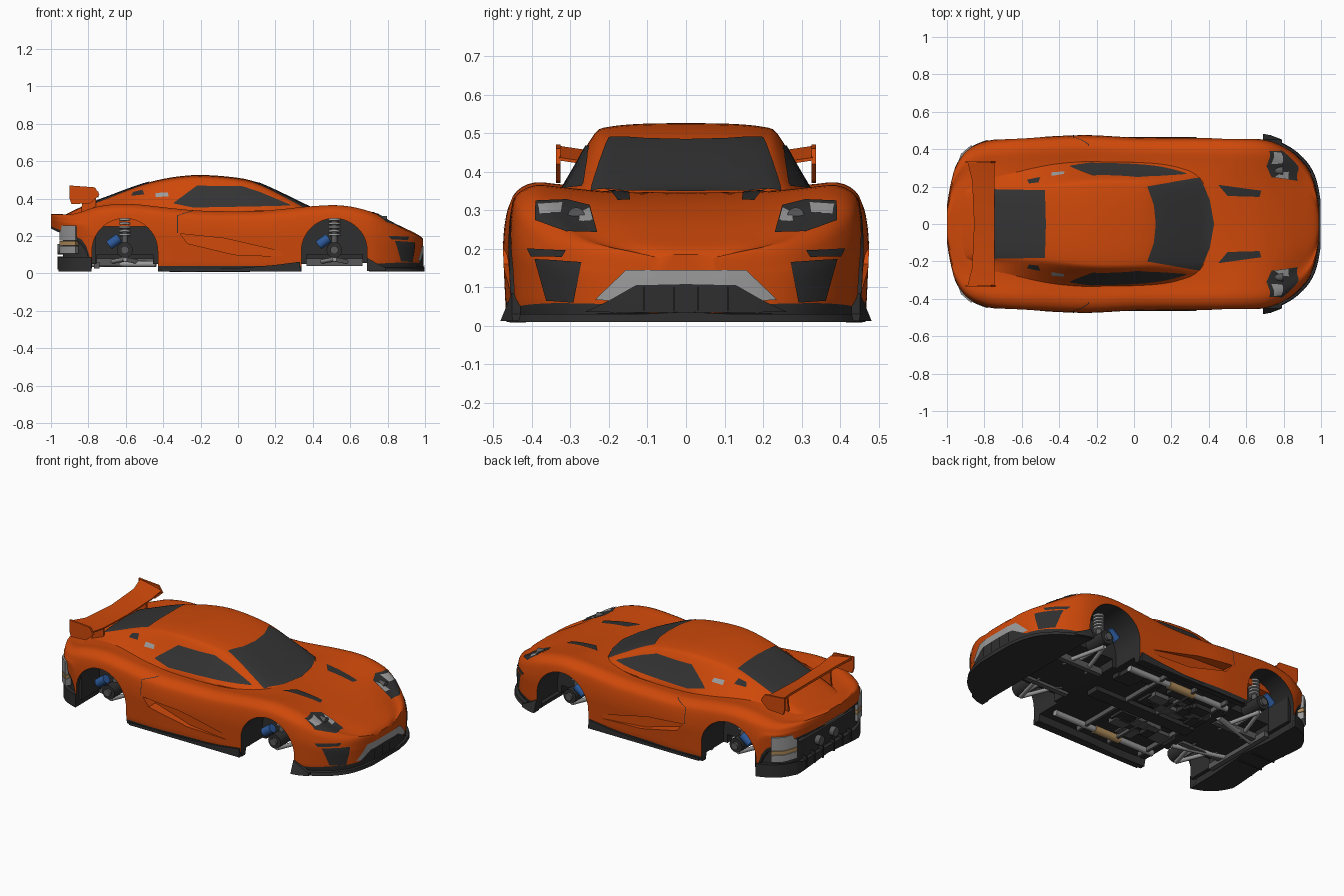
import bpy, bmesh, math, random
from mathutils import Vector
from mathutils.bvhtree import BVHTree

if "Cube" in bpy.data.objects:
    bpy.data.objects.remove(bpy.data.objects["Cube"])


def material(name, rgb):
    m = bpy.data.materials.new(name)
    m.diffuse_color = (*rgb, 1)
    m.use_nodes = True
    m.node_tree.nodes["Principled BSDF"].inputs["Base Color"].default_value = m.diffuse_color
    return m


ORANGE = material("orange_paint", (0.62, 0.066, 0.003))
GLASS = material("dark_glass", (0.034, 0.034, 0.034))
TRIM = material("black_trim", (0.028, 0.028, 0.028))
SILVER = material("silver_metal", (0.33, 0.33, 0.33))
GREY = material("grey_metal", (0.1, 0.1, 0.1))
BLUE = material("blue_caliper", (0.025, 0.1, 0.32))
TAN = material("tan_heat_wrap", (0.45, 0.27, 0.11))


def finish(name, bm, mats, mirror=False):
    me = bpy.data.meshes.new(name)
    bm.to_mesh(me)
    bm.free()
    for m in mats:
        me.materials.append(m)
    ob = bpy.data.objects.new(name, me)
    bpy.context.collection.objects.link(ob)
    if mirror:
        ob.modifiers.new("mirror", 'MIRROR').use_axis = (False, True, False)
    return ob


def skin(name, rings, mats, rule=lambda j: 0, mirror=False):
    """Bridge equal closed rings and cap both ends."""
    bm = bmesh.new()
    vs = [[bm.verts.new(p) for p in r] for r in rings]
    n = len(vs[0])
    for a, b in zip(vs, vs[1:]):
        for j in range(n):
            k = (j + 1) % n
            bm.faces.new((a[j], a[k], b[k], b[j])).material_index = rule(j)
    bm.faces.new(vs[0])
    bm.faces.new(vs[-1])
    bmesh.ops.recalc_face_normals(bm, faces=bm.faces[:])
    return finish(name, bm, mats, mirror)


def prism(name, pts, y0, y1, mat, mirror=False):
    return skin(name, [[(x, y, z) for x, z in pts] for y in (y0, y1)], [mat], mirror=mirror)


def box(name, x0, x1, y0, y1, z0, z1, mat, mirror=False):
    return prism(name, [(x0, z0), (x1, z0), (x1, z1), (x0, z1)], y0, y1, mat, mirror)


def tube(name, p0, p1, r, mat, mirror=True, n=16):
    p0, p1 = Vector(p0), Vector(p1)
    q = (p1 - p0).to_track_quat('Z', 'Y')
    ring = [q @ Vector((r * math.cos(a), r * math.sin(a), 0)) for a in (2 * math.pi * i / n for i in range(n))]
    return skin(name, [[p + v for v in ring] for p in (p0, p1)], [mat], mirror=mirror)


def curve(*pts):
    """Smooth function through points sorted by x."""
    s = [(pts[min(i + 1, len(pts) - 1)][1] - pts[max(i - 1, 0)][1]) /
         (pts[min(i + 1, len(pts) - 1)][0] - pts[max(i - 1, 0)][0]) for i in range(len(pts))]

    def f(x):
        i = max([k for k in range(len(pts) - 1) if pts[k][0] <= x], default=0)
        (x0, a), (x1, b) = pts[i], pts[i + 1]
        h = x1 - x0
        t = min(max((x - x0) / h, 0), 1)
        return ((2*t**3 - 3*t*t + 1) * a + (t**3 - 2*t*t + t) * h * s[i]
                + (3*t*t - 2*t**3) * b + (t**3 - t*t) * h * s[i + 1])
    return f


def smooth(pts, m=3):
    out = []
    P = [Vector(p) for p in [pts[0]] + pts + [pts[-1]]]
    for a, b, c, d in zip(P, P[1:], P[2:], P[3:]):
        for i in range(m):
            t = i / m
            v = 0.5 * (2*b + (c - a)*t + (2*a - 5*b + 4*c - d)*t*t + (3*b - a - 3*c + d)*t**3)
            out.append(tuple(v))
    return out + [pts[-1]]


def loft(name, x0, x1, n, half, mats, dark_from=999):
    """Loft half sections (y, z), centre top to centre bottom, along x."""
    rings = []
    for i in range(n + 1):
        x = (x0 + x1) / 2 - (x1 - x0) / 2 * math.cos(math.pi * i / n)
        h = half(x)
        rings.append([(x, y, z) for y, z in h] + [(x, -y, z) for y, z in h[-2:0:-1]])
    k = len(half(x0))
    return skin(name, rings, mats, lambda j: int((j if j < k - 1 else 2*k - 3 - j) >= dark_from))


# Main body shell: width, centre height, fender height, bottom
W = curve((-1, .1), (-.985, .19), (-.96, .29), (-.9, .385), (-.8, .44), (-.7, .455), (-.5, .466), (-.25, .475),
          (0, .463), (.33, .461), (.5, .46), (.7, .45), (.8, .412), (.88, .355), (.94, .28), (.97, .2), (.988, .1))
C = curve((-1, .318), (-.95, .316), (-.87, .318), (-.75, .35), (-.6, .36), (-.3, .34), (.1, .335), (.3, .342),
          (.45, .345), (.65, .325), (.8, .282), (.9, .238), (.97, .202), (.988, .185))
F = curve((-1, .315), (-.95, .314), (-.87, .32), (-.75, .357), (-.6, .372), (-.35, .348), (-.2, .335), (.1, .333),
          (.25, .345), (.38, .358), (.55, .363), (.7, .333), (.8, .284), (.9, .23), (.97, .198), (.988, .18))
B = curve((-1, .24), (-.9, .19), (-.82, .135), (-.785, .03), (-.77, .012), (.6, .012), (.8, .025), (.988, .032))


def body_section(x):
    w, c, f, b = W(x), C(x), F(x), B(x)
    d = f - b
    e = min(.03, .15 * d)
    up = 0 if x > .8 else min(.04, .15 * d)
    top = smooth([(0, c), (.4*w, c*.8 + f*.2), (.68*w, f - .06*min(d, .1)), (.85*w, f), (.95*w, f - min(.022, .1*d)),
                  (.985*w, f - min(.06, .3*d)), (w, b + .6*d), (.995*w, b + .4*d), (.985*w, b + e)])
    return top + [(.965*w, b), (.9*w, b), (.88*w, b + up), (0, b + up)]


body = loft("body_shell", -1, .988, 70, body_section, [ORANGE, TRIM], 24)

# Cabin
R = curve((-.95, .3), (-.85, .35), (-.7, .408), (-.5, .48), (-.35, .514), (-.2, .526), (0, .511), (.1, .487),
          (.25, .42), (.36, .366), (.44, .33))
TW = curve((-.95, .2), (-.5, .215), (-.2, .237), (.1, .236), (.25, .245), (.36, .25), (.44, .2))
BW = curve((-.95, .3), (-.5, .33), (-.2, .333), (.1, .325), (.25, .302), (.36, .275), (.44, .215))


def cabin_section(x):
    r, t, b = R(x), TW(x), BW(x)
    z = min(.335, r - .05)
    return smooth([(0, r), (.5*t, r - .002), (.85*t, r - .01), (t, r - .027),
                   ((t + b) / 2, (r - .027 + z) / 2), (b, z)]) + [(b, .25), (0, .25)]


cabin = loft("cabin", -.95, .44, 44, cabin_section, [ORANGE])


# Wheel arches, axle bays and door scoops, cut out of the shell
def cut(target, cutter):
    m = target.modifiers.new("cut", 'BOOLEAN')
    m.operation, m.object, m.solver, m.material_mode = 'DIFFERENCE', cutter, 'EXACT', 'TRANSFER'
    bpy.context.view_layer.objects.active = target
    bpy.ops.object.modifier_apply(modifier=m.name)
    bpy.data.objects.remove(cutter)


AXLES = {"front": .515, "rear": -.605}
for side in (1, -1):
    for cx in AXLES.values():
        arc = [(cx + .176 * math.cos(math.pi * i / 24), .118 + .176 * math.sin(math.pi * i / 24)) for i in range(25)]
        cut(body, prism("arch_cutter", arc + [(cx - .176, -.1), (cx + .176, -.1)], side * .25, side * .7, TRIM))
    scoop = prism("scoop_cutter", [(-.31, .212), (-.07, .187), (.24, .115), (.24, .09), (-.02, .1), (-.27, .16)],
                  side * .43, side * .7, ORANGE)
    for v in scoop.data.vertices:
        if abs(v.co.y) < .5:
            v.co.y = side * (.405 + (v.co.x + .31) * .09)
    cut(body, scoop)
for cx in AXLES.values():
    cut(body, box("bay_cutter", cx - .15, cx + .15, -.26, .26, -.1, .1, TRIM))

verts, polys = [], []
for ob in (body, cabin):
    o = len(verts)
    verts += [v.co.copy() for v in ob.data.vertices]
    polys += [[i + o for i in p.vertices] for p in ob.data.polygons]
bvh = BVHTree.FromPolygons(verts, polys)
AXIS = {'x': (Vector((1, 0, 0)), lambda a, b: Vector((0, a, b))),
        'y': (Vector((0, 1, 0)), lambda a, b: Vector((a, 0, b))),
        'z': (Vector((0, 0, 1)), lambda a, b: Vector((a, b, 0)))}


def patch(name, A, B, axis, mat, off=.004, m=10):
    """Thin plate between two outline halves, draped on the body and mirrored."""
    d, place = AXIS[axis]

    def line(P):
        return [Vector(p).lerp(Vector(q), i / m) for p, q in zip(P, P[1:]) for i in range(m)] + [Vector(P[-1])]
    bm = bmesh.new()
    rows = []
    for a, b in zip(line(A), line(B)):
        row = []
        for i in range(m + 1):
            q = place(*a.lerp(b, i / m))
            loc, nor, _, _ = bvh.ray_cast(q + d * 2, -d)
            if loc is None:
                loc, nor, _, _ = bvh.find_nearest(q + d * .8)
            row.append(bm.verts.new(loc + nor * (off if nor.dot(d) > 0 else -off)))
        rows.append(row)
    for r, s in zip(rows, rows[1:]):
        for i in range(m):
            bm.faces.new((r[i], r[i + 1], s[i + 1], s[i]))
    bm.normal_update()
    if sum(f.normal.dot(d) for f in bm.faces) < 0:
        bmesh.ops.reverse_faces(bm, faces=bm.faces[:])
    return finish(name, bm, [mat], True)


# Glass
patch("windshield", [(.35, .248), (.405, .13), (.428, 0)], [(.07, .2), (.105, .1), (.115, 0)], 'z', GLASS)
patch("side_window", [(-.345, .372), (-.24, .35), (.04, .355), (.15, .357), (.28, .36)],
      [(-.335, .382), (-.22, .467), (.02, .465), (.12, .432), (.275, .366)], 'y', GLASS)
patch("rear_window", [(-.77, .185), (-.77, 0)], [(-.475, .18), (-.47, 0)], 'z', GLASS)
# Vents and seams
patch("hood_vent", [(.45, .21), (.68, .178)], [(.5, .15), (.67, .145)], 'z', TRIM)
patch("quarter_vent", [(-.44, .405), (-.37, .41)], [(-.44, .428), (-.375, .43)], 'y', SILVER)
patch("quarter_slot", [(-.57, .412), (-.5, .42)], [(-.56, .432), (-.51, .445)], 'y', TRIM)
patch("door_seam", [(-.24, .335), (-.325, .31), (-.325, .215)], [(-.24, .332), (-.321, .308), (-.321, .215)], 'y', TRIM, .002)
# Nose details
patch("headlight", [(.39, .322), (.31, .325), (.25, .31)], [(.39, .272), (.31, .242), (.23, .24)], 'x', TRIM)
patch("headlight_outer_lamp", [(.385, .312), (.32, .316)], [(.378, .286), (.325, .288)], 'x', SILVER, .007)
patch("headlight_inner_lamp", [(.275, .29), (.25, .303)], [(.28, .265), (.24, .268)], 'x', SILVER, .007)
lens = bvh.ray_cast(Vector((2, .285, .285)), Vector((-1, 0, 0)))[0]
tube("headlight_lens", lens - Vector((.03, 0, 0)), lens + Vector((.01, 0, 0)), .022, GREY)
patch("nose_intake", [(.39, .173), (.27, .165)], [(.36, .065), (.29, .06)], 'x', TRIM)
patch("nose_slot", [(.41, .2), (.31, .195)], [(.4, .18), (.32, .178)], 'x', TRIM)
patch("grille_surround", [(.235, .068), (.155, .145), (0, .145)], [(.2, .065), (.13, .105), (0, .108)], 'x', SILVER)
patch("grille", [(.2, .065), (.13, .105), (0, .108)], [(.26, .036), (.12, .034), (0, .034)], 'x', TRIM)
for y in (.03, .105):
    patch("grille_bar", [(y, .1), (y + .004, .1)], [(y, .04), (y + .004, .04)], 'x', TRIM, .01)
loft("front_splitter", .7, .998, 24, lambda x: [(0, .036), (W(x - .012) + .006, .03), (W(x - .012) + .012, .01), (0, .01)], [TRIM])
skin("splitter_fin", [[(x, .43, .012), (x, y, .012), (x, .452, z), (x, .43, z)]
                      for x, y, z in ((.69, .482, .085), (.73, .475, .06), (.79, .45, .03))], [TRIM], mirror=True)

# Rear bumper, lamps and diffuser
loft("rear_core", -.935, -.76, 16, lambda x: [(0, .28), (W(x) - .03, .27), (W(x) - .03, .05), (0, .05)], [TRIM])
loft("rear_diffuser", -.96, -.782, 16, lambda x: [(0, .07), (.25, .07), (W(x) + .004, .088), (W(x) + .004, .01), (.25, .01), (0, .03)], [TRIM])
plan = [(-.955, .29), (-.925, .375), (-.87, .422), (-.85, .38), (-.9, .3)]
for z0, z1, mat in ((.105, .147, SILVER), (.15, .172, TAN), (.175, .255, SILVER)):
    skin("tail_lamp", [[(x, y, z) for x, y in plan] for z in (z0, z1)], [mat], mirror=True)
tube("exhaust_tip", (-.965, .07, .13), (-.9, .07, .13), .028, GREY)
box("rear_crossbar", -.95, -.9, -.25, .25, .19, .205, GREY)
for y in (.05, .13, .21):
    box("diffuser_fin", -.965, -.8, y, y + .008, .02, .09, TRIM, True)

# Rear wing
skin("rear_wing", [[(-.855 - e, y, z + .008), (-.8, y, z - .006), (-.745, y, z - .016), (-.745, y, z - .008), (-.8, y, z + .006),
                    (-.855 - e, y, z + .022)]
                   for y, z, e in ((-.33, .445, .035), (-.23, .43, .01), (0, .422, 0), (.23, .43, .01), (.33, .445, .035))], [ORANGE])
prism("wing_endplate", [(-.9, .47), (-.765, .46), (-.74, .42), (-.79, .375), (-.89, .37), (-.9, .4)], .326, .338, ORANGE, True)
prism("wing_strut", [(-.84, .3), (-.76, .33), (-.76, .42), (-.83, .43)], .2, .212, ORANGE, True)

# Suspension in each wheel arch
for end, cx in AXLES.items():
    tube(end + "_hub", (cx, .25, .125), (cx, .385, .125), .042, TRIM)
    tube(end + "_hub_face", (cx, .38, .125), (cx, .4, .125), .022, GREY)
    tube(end + "_damper", (cx, .32, .13), (cx, .3, .3), .016, GREY)
    for i in range(5):
        z = .2 + .02 * i
        tube(end + "_spring_coil", (cx, .31, z), (cx, .309, z + .011), .032, SILVER)
    tube(end + "_caliper", (cx - .085, .36, .15), (cx - .03, .36, .19), .026, BLUE)
    for dx in (-.08, .08):
        tube(end + "_control_arm", (cx + dx, .1, .06), (cx, .36, .075), .012, SILVER)
    tube(end + "_axle", (cx, -.3, .09), (cx, .3, .09), .014, SILVER, False)
    box(end + "_subframe", cx - .15, cx + .15, -.12, .12, .05, .101, TRIM)
    box(end + "_subframe_rail", cx - .15, cx + .15, .13, .16, .04, .08, GREY, True)

# Underbody parts
prism("side_skirt", [(-.41, .01), (.335, .01), (.33, .062), (.2, .045), (0, .028), (-.41, .026)], .43, .466, TRIM, True)
box("centre_tunnel", -.4, .3, -.04, .04, .02, .06, TRIM)
for x in (-.36, -.14, .08):
    box("floor_rail", x, x + .015, -.38, .38, .022, .06, GREY)
rng = random.Random(4)
for i in range(22):
    x, y = rng.uniform(-.4, .22), rng.uniform(.05, .26)
    box("floor_panel", x, x + rng.uniform(.04, .14), y, y + rng.uniform(.03, .11), rng.uniform(.018, .042), .06,
        GREY if i % 4 == 0 else TRIM, i % 2 == 0)
tube("exhaust_pipe", (-.4, .32, .035), (.3, .32, .035), .018, SILVER)
tube("wrapped_pipe", (-.16, .32, .035), (.02, .32, .035), .024, TAN)
tube("rear_pipe", (-.44, .2, .05), (-.78, .1, .05), .016, SILVER)
box("rear_brace", -.77, -.74, -.24, .24, .025, .06, GREY)

bpy.ops.object.select_all(action='SELECT')
bpy.context.view_layer.objects.active = body
bpy.ops.object.shade_smooth_by_angle(angle=math.radians(32))
